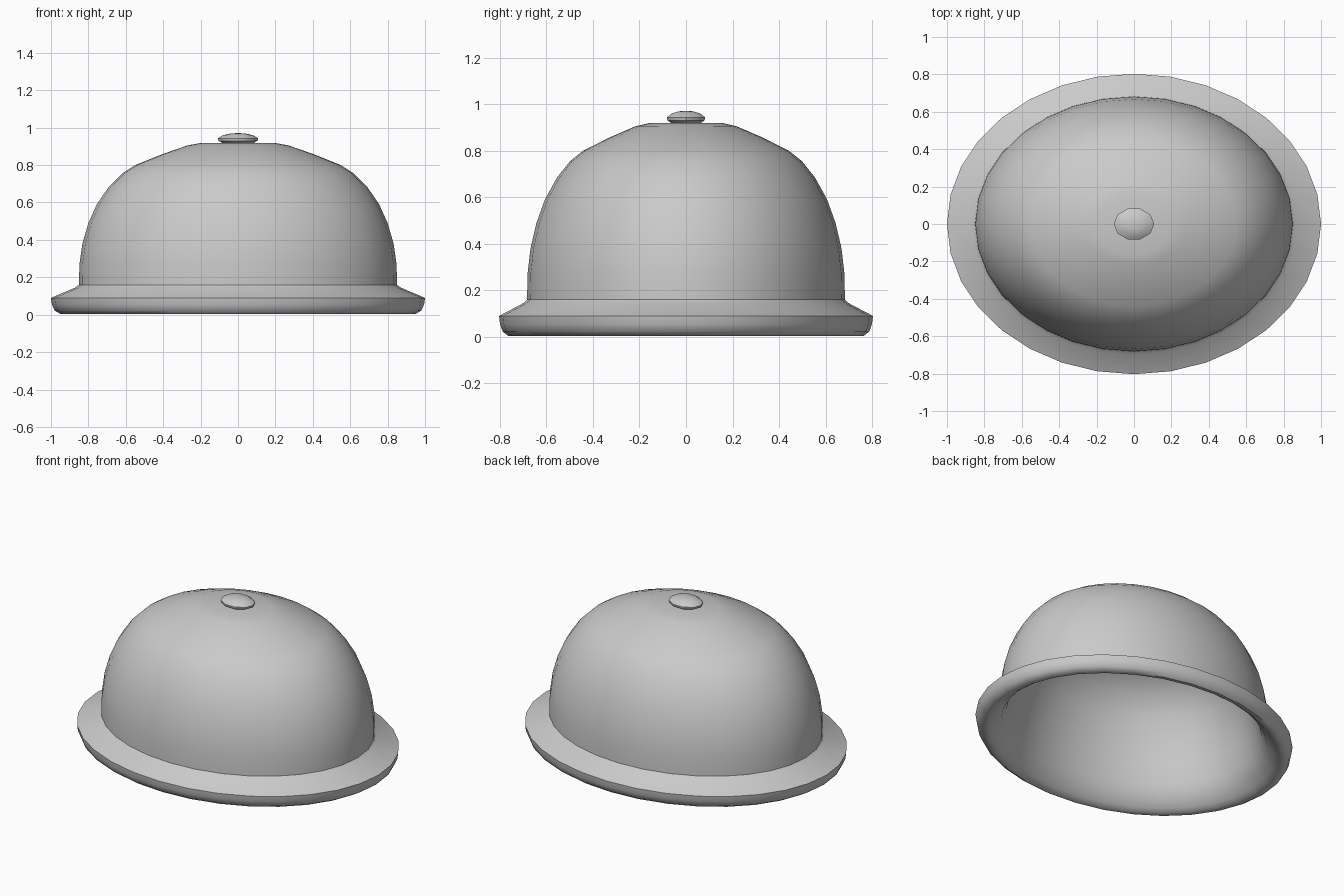
import bpy, bmesh, math

if "Cube" in bpy.data.objects:
    bpy.data.objects.remove(bpy.data.objects["Cube"])

SEGMENTS = 32
DEPTH_RATIO = 0.803  # the lid is oval: y radius / x radius

metal = bpy.data.materials.new("grey metal")
metal.diffuse_color = (0.59, 0.59, 0.59, 1)
metal.use_nodes = True
metal.node_tree.nodes["Principled BSDF"].inputs["Base Color"].default_value = metal.diffuse_color


def lathe(name, profile, segments=SEGMENTS, ratio=DEPTH_RATIO, angle=35):
    """Revolve (radius, z) points into an oval shell; radius 0 makes a pole."""
    bm = bmesh.new()
    rings = []
    for r, z in profile:
        if r == 0:
            rings.append([bm.verts.new((0, 0, z))] * segments)
            continue
        rings.append([bm.verts.new((r * math.cos(a), r * ratio * math.sin(a), z))
                      for a in (2 * math.pi * i / segments for i in range(segments))])
    for low, high in zip(rings, rings[1:]):
        for i in range(segments):
            j = (i + 1) % segments
            quad = dict.fromkeys((low[i], low[j], high[j], high[i]))
            bm.faces.new(list(quad))
    mesh = bpy.data.meshes.new(name)
    bm.to_mesh(mesh)
    bm.free()
    mesh.materials.append(metal)
    obj = bpy.data.objects.new(name, mesh)
    bpy.context.collection.objects.link(obj)
    bpy.ops.object.select_all(action='DESELECT')
    obj.select_set(True)
    bpy.context.view_layer.objects.active = obj
    bpy.ops.object.shade_smooth_by_angle(angle=math.radians(angle))
    return obj


# Cover: inner ceiling, inner wall, rolled rim, sloped flange, outer dome
lathe("lid_shell", [
    (0, 0.80), (0.25, 0.785), (0.45, 0.725), (0.60, 0.645),
    (0.68, 0.52), (0.74, 0.38), (0.775, 0.25), (0.805, 0.14), (0.84, 0.07), (0.89, 0.025),
    (0.92, 0.006), (0.95, 0.004), (0.98, 0.022), (0.995, 0.055), (1.0, 0.09),
    (0.87, 0.145), (0.85, 0.16),
    (0.848, 0.27), (0.832, 0.38), (0.80, 0.49), (0.755, 0.59), (0.69, 0.685),
    (0.62, 0.755), (0.55, 0.80), (0.40, 0.86), (0.27, 0.905), (0.20, 0.918), (0, 0.92),
], angle=40)

# Small flattened knob on the crown
lathe("knob", [
    (0, 0.91), (0.07, 0.912), (0.105, 0.93), (0.108, 0.943), (0.08, 0.96), (0.04, 0.969), (0, 0.971),
], segments=10, ratio=0.8, angle=40)
